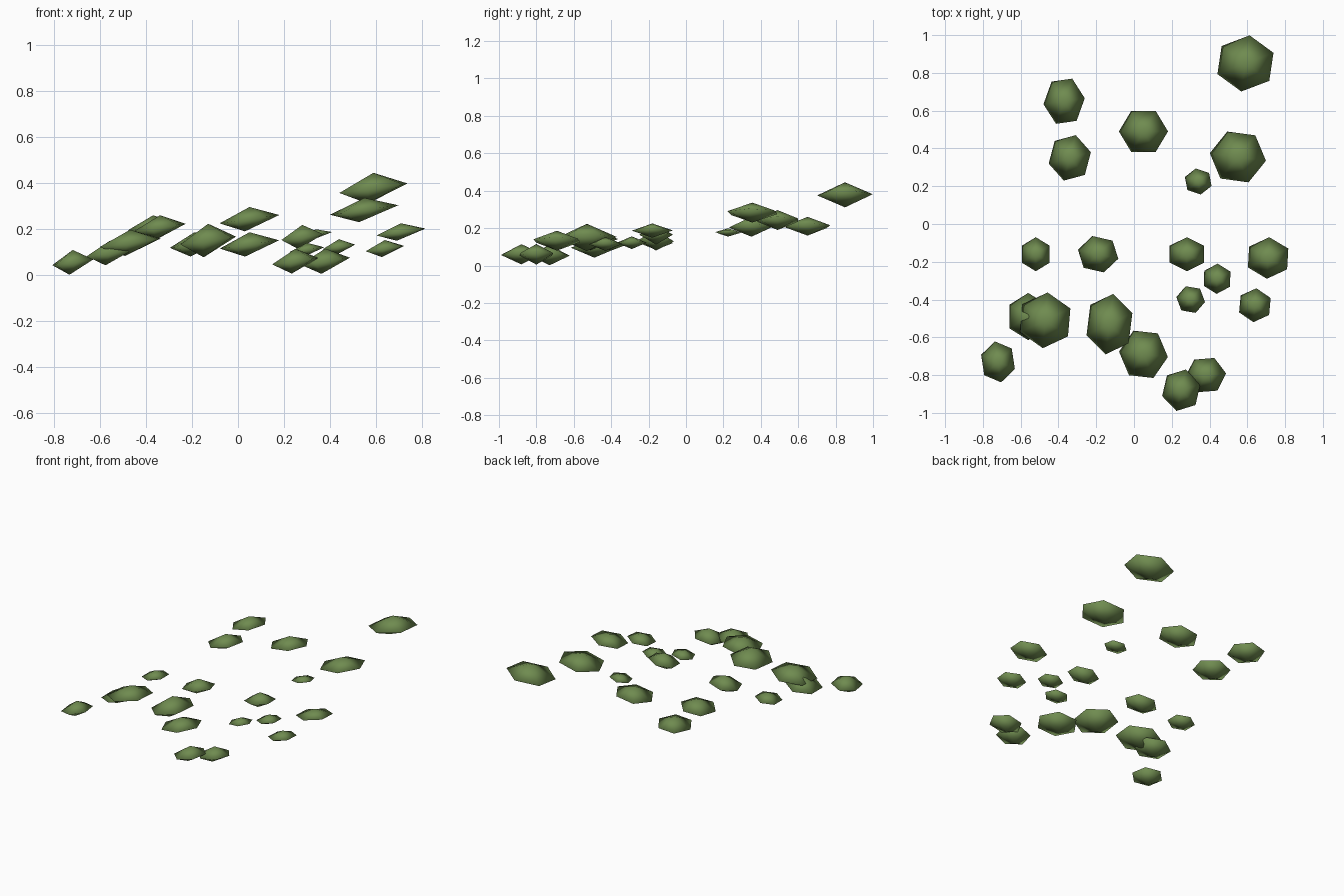
import bpy
import bmesh
from math import cos, sin, radians, tau
from mathutils import Vector

default = bpy.data.objects.get("Cube")
if default:
    bpy.data.objects.remove(default, do_unlink=True)

# Single leafy green
green = bpy.data.materials.new("moss_green")
green.use_nodes = True
colour = (.16, .26, .08, 1)
green.diffuse_color = colour
shader = next(n for n in green.node_tree.nodes if n.type == "BSDF_PRINCIPLED")
shader.inputs["Base Color"].default_value = colour

SIDES = 6
SLOPE = .14  # every clump leans uphill towards +x


def make_clump(name, x, y, z, radius_x, radius_y, turn, half_height):
    """Flattened, leaning six-sided double pyramid with smooth shading."""
    mesh = bpy.data.meshes.new(name)
    bm = bmesh.new()
    rim = []
    for k in range(SIDES):
        angle = radians(turn) + tau * k / SIDES
        dx = radius_x * cos(angle)
        dy = radius_y * sin(angle)
        rim.append(bm.verts.new(Vector((dx, dy, SLOPE * dx))))
    crown = bm.verts.new((0, 0, half_height))
    base = bm.verts.new((-radius_x * .15, 0, -half_height))
    for k in range(SIDES):
        here, following = rim[k], rim[(k + 1) % SIDES]
        bm.faces.new((here, following, crown))
        bm.faces.new((following, here, base))
    bmesh.ops.recalc_face_normals(bm, faces=bm.faces)
    for face in bm.faces:
        face.smooth = True
    bm.to_mesh(mesh)
    bm.free()
    mesh.materials.append(green)
    clump = bpy.data.objects.new(name, mesh)
    clump.location = (x, y, z)
    bpy.context.collection.objects.link(clump)
    return clump


# Clumps: place, centre (x, y, z), radii (x, y), turn in degrees, half height
clumps = [
    ("back_left_large", .59, .85, .378, .16, .15, 22, .067),
    ("back_right_outer", -.37, .65, .21, .11, .13, 7, .05),
    ("back_right_inner", -.34, .35, .207, .115, .125, 14, .053),
    ("back_middle", .05, .49, .243, .13, .125, 0, .053),
    ("back_left_inner", .55, .355, .283, .15, .145, 52, .053),
    ("back_left_small", .34, .225, .177, .075, .07, 40, .022),
    ("centre_right_outer", -.52, -.16, .12, .085, .09, 30, .036),
    ("centre_right_inner", -.19, -.16, .133, .11, .1, 46, .053),
    ("centre_left_inner", .28, -.16, .165, .105, .09, 30, .053),
    ("centre_left_outer", .71, -.18, .187, .12, .11, 27, .038),
    ("front_right_under", -.56, -.49, .095, .115, .125, 30, .053),
    ("front_left_small", .3, -.4, .11, .077, .075, 50, .03),
    ("centre_left_small", .44, -.29, .122, .08, .08, 28, .034),
    ("front_right_large", -.47, -.51, .14, .147, .148, 25, .057),
    ("front_middle_tall", -.13, -.53, .15, .13, .162, 21, .073),
    ("front_middle_wide", .05, -.69, .133, .13, .137, 54, .053),
    ("front_right_corner", -.72, -.73, .055, .095, .11, 40, .054),
    ("front_left_inner", .38, -.8, .06, .108, .1, 5, .055),
    ("front_left_edge", .25, -.88, .06, .105, .113, 16, .054),
    ("front_left_outer", .64, -.43, .115, .092, .09, 25, .037),
]
for name, *shape in clumps:
    make_clump("leaf_clump_" + name, *shape)
